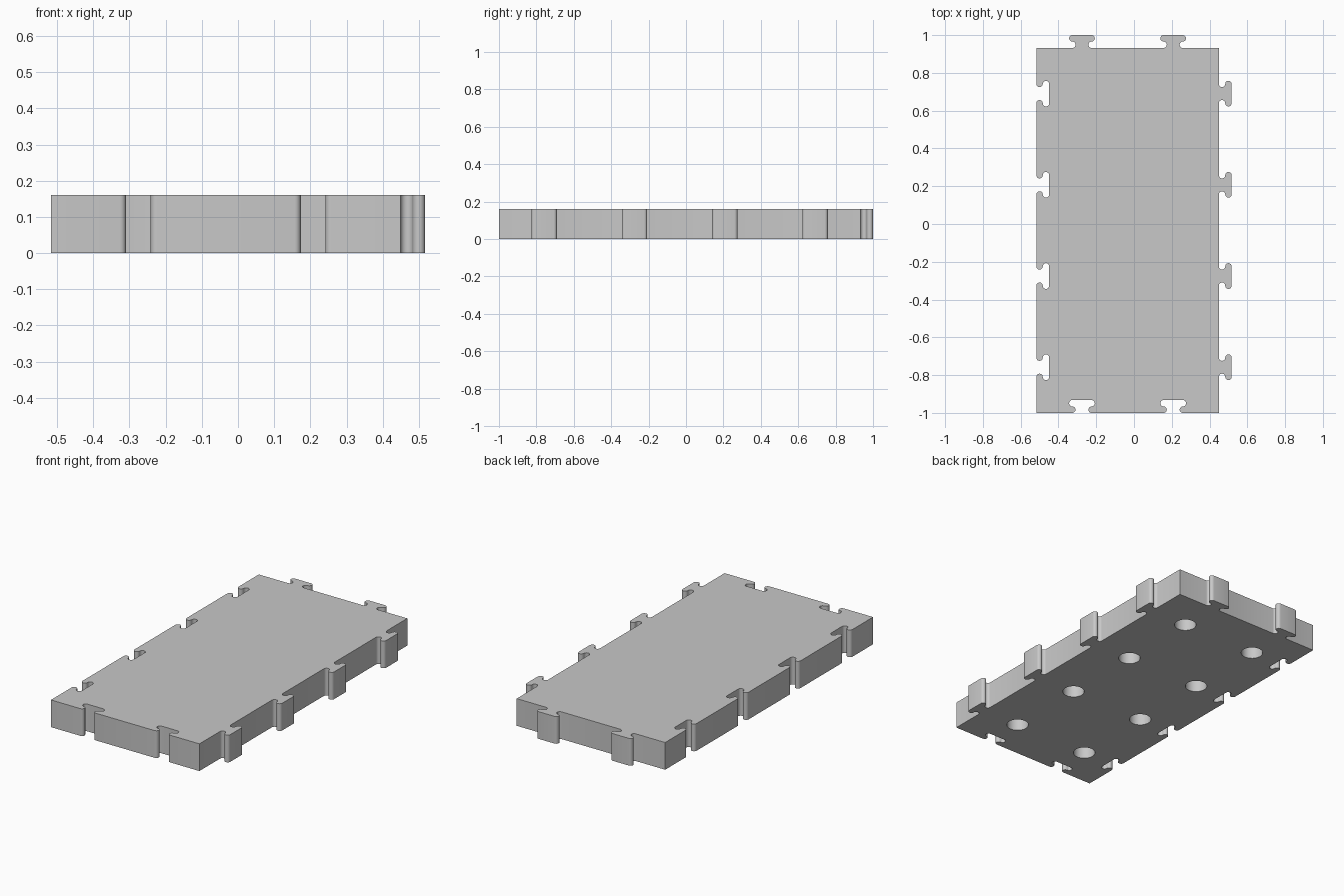
import bpy
import bmesh
from math import cos, sin, pi

cube = bpy.data.objects.get("Cube")
if cube:
    bpy.data.objects.remove(cube)

PITCH = 0.483               # one grid cell
COLS, ROWS = 2, 4
TAB = 0.068                 # how far a tab sticks out
HEIGHT = 0.16
HOLE_RADIUS, HOLE_DEPTH = 0.06, 0.1
STEPS = 10                  # segments per half circle
LEFT, FRONT = -(COLS * PITCH + TAB) / 2, -(ROWS * PITCH + TAB) / 2
RIGHT, BACK = LEFT + COLS * PITCH, FRONT + ROWS * PITCH

grey = bpy.data.materials.new("light_grey")
grey.use_nodes = True
colour = (0.58, 0.58, 0.58, 1)
grey.diffuse_color = colour
grey.node_tree.nodes["Principled BSDF"].inputs["Base Color"].default_value = colour


def tab_profile():
    """Tab outline as (along, outward): round slot, then round head end, mirrored."""
    r, c = TAB / 4, 0.051
    half = []
    for i in range(STEPS + 1):
        a = -pi / 2 + pi * i / STEPS
        half.append((-c + r * cos(a), r + r * sin(a)))
    for i in range(1, STEPS + 1):
        a = -pi / 2 - pi * i / STEPS
        half.append((-c + r * cos(a), 3 * r + r * sin(a)))
    return half + [(-t, o) for t, o in reversed(half)]


def edge_line(start, count):
    """One full edge with a tab in the middle of every cell."""
    return [(start + (k + 0.5) * PITCH + t, o)
            for k in range(count) for t, o in tab_profile()]


# Opposite edges share one line, so each tab matches a socket
across = edge_line(LEFT, COLS)
along = edge_line(FRONT, ROWS)
outline = [(LEFT, FRONT)] + [(t, FRONT + o) for t, o in across]
outline += [(RIGHT, FRONT)] + [(RIGHT + o, t) for t, o in along]
outline += [(RIGHT, BACK)] + [(t, BACK + o) for t, o in reversed(across)]
outline += [(LEFT, BACK)] + [(LEFT + o, t) for t, o in reversed(along)]


def make_object(name, bm):
    bmesh.ops.recalc_face_normals(bm, faces=bm.faces[:])
    mesh = bpy.data.meshes.new(name)
    bm.to_mesh(mesh)
    bm.free()
    obj = bpy.data.objects.new(name, mesh)
    bpy.context.collection.objects.link(obj)
    mesh.materials.append(grey)
    return obj


# Interlocking tile
bm = bmesh.new()
base = bm.faces.new([bm.verts.new((x, y, 0)) for x, y in outline])
ext = bmesh.ops.extrude_face_region(bm, geom=[base], use_keep_orig=True)
top = [v for v in ext["geom"] if isinstance(v, bmesh.types.BMVert)]
bmesh.ops.translate(bm, verts=top, vec=(0, 0, HEIGHT))
tile = make_object("interlocking_tile", bm)

# Blind round holes in the underside, one per cell
bm = bmesh.new()
for i in range(COLS):
    for j in range(ROWS):
        made = bmesh.ops.create_cone(bm, cap_ends=True, segments=32, radius1=HOLE_RADIUS,
                                     radius2=HOLE_RADIUS, depth=2 * HOLE_DEPTH)
        bmesh.ops.translate(bm, verts=made["verts"],
                            vec=(LEFT + (i + 0.5) * PITCH, FRONT + (j + 0.5) * PITCH, 0))
cutter = make_object("hole_cutter", bm)
cutter.hide_render = True

cut = tile.modifiers.new("holes", "BOOLEAN")
cut.operation = "DIFFERENCE"
cut.solver = "EXACT"
cut.object = cutter
bpy.ops.object.select_all(action="DESELECT")
bpy.context.view_layer.objects.active = tile
tile.select_set(True)
bpy.ops.object.modifier_apply(modifier=cut.name)
bpy.data.objects.remove(cutter)

bpy.ops.object.shade_smooth_by_angle(angle=pi / 6)
